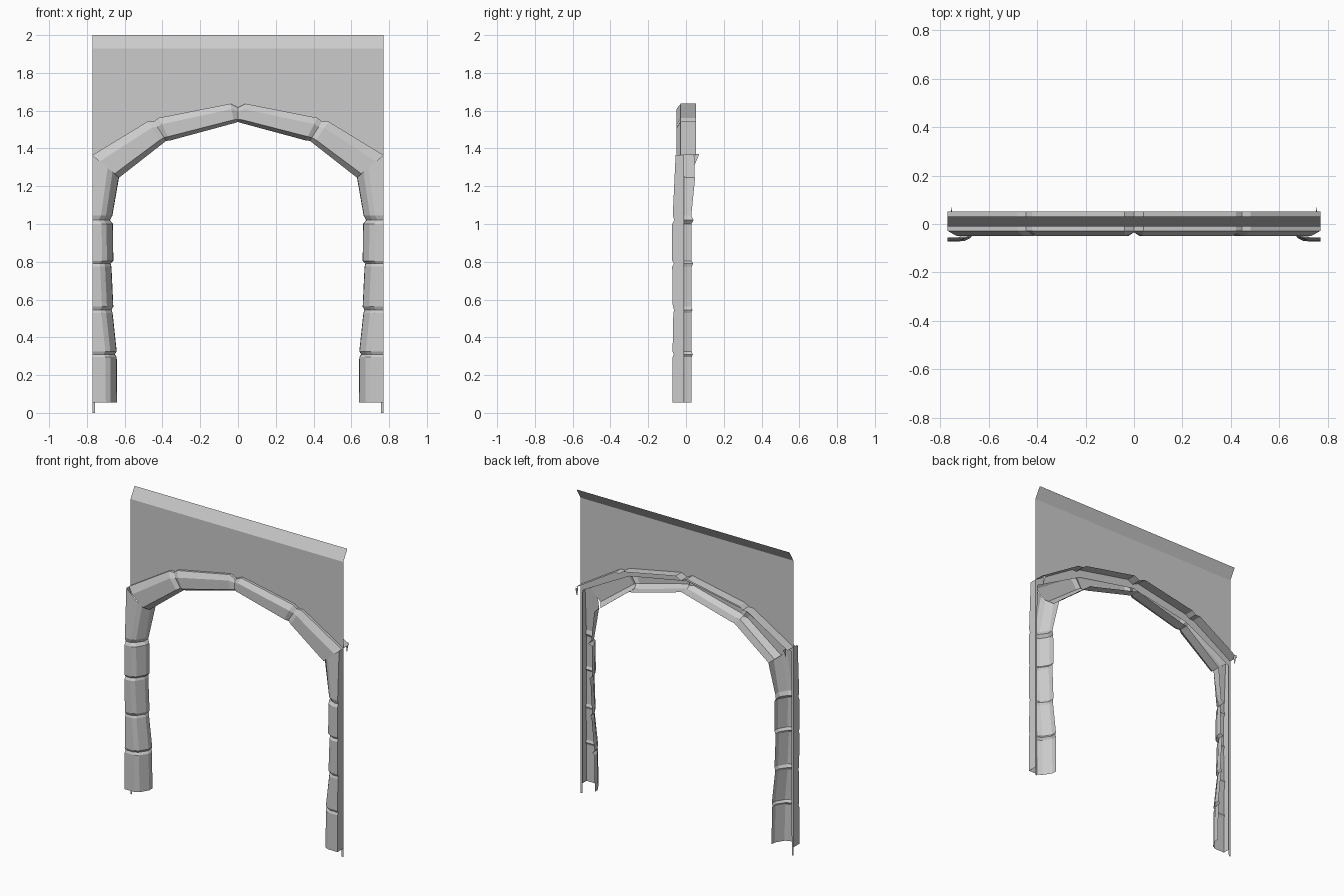
import bpy, bmesh

if "Cube" in bpy.data.objects:
    bpy.data.objects.remove(bpy.data.objects["Cube"])

EDGE = 0.77      # half width of the tile
WALL_Y = -0.011  # plane of the wall sheet


def make_object(name, verts, faces):
    """Mesh of the right half, mirrored across x."""
    mesh = bpy.data.meshes.new(name)
    mesh.from_pydata(verts, [], faces)
    bm = bmesh.new()
    bm.from_mesh(mesh)
    bmesh.ops.recalc_face_normals(bm, faces=bm.faces)
    bm.to_mesh(mesh)
    bm.free()
    obj = bpy.data.objects.new(name, mesh)
    bpy.context.collection.objects.link(obj)
    mod = obj.modifiers.new("mirror", 'MIRROR')
    mod.use_axis[0] = True
    mod.merge_threshold = 0.0005
    return obj


def loft(name, rings):
    """Skin a row of equal-length open cross-sections."""
    n = len(rings[0])
    verts = [p for r in rings for p in r]
    faces = []
    for k in range(len(rings) - 1):
        for i in range(n - 1):
            a, b = k * n + i, (k + 1) * n + i
            faces.append((a, b, b + 1, a + 1))
    return make_object(name, verts, faces)


# Pillars: stacked stones, a shell open at the back
# (z, inner x, front y, back y)
stones = [
    (0.055, 0.640, -0.071, 0.028), (0.295, 0.642, -0.071, 0.030),
    (0.310, 0.652, -0.064, 0.036), (0.325, 0.642, -0.071, 0.030),
    (0.530, 0.664, -0.067, 0.028), (0.545, 0.670, -0.062, 0.034),
    (0.562, 0.660, -0.070, 0.028), (0.775, 0.670, -0.073, 0.030),
    (0.790, 0.674, -0.064, 0.038), (0.805, 0.660, -0.073, 0.030),
    (1.000, 0.662, -0.073, 0.028), (1.020, 0.678, -0.062, 0.040),
    (1.045, 0.665, -0.070, 0.028), (1.245, 0.630, -0.055, 0.048),
]
rings = []
for k, (z, xi, yf, yb) in enumerate(stones):
    section = [(EDGE, WALL_Y), (EDGE, yf), (xi + 0.06, yf),
               (xi + 0.034, yf + 0.014), (xi + 0.002, -0.004), (xi, yb)]
    top = k == len(stones) - 1  # the top stone ends on the slanted arch joint
    rings.append([(x, y, z + ((x - xi) * 0.857 if top else 0)) for x, y in section])
loft("pillar_stones", rings)

# Arch: right half, (inner point, outer point, groove depth)
stations = [
    ((0.00, 1.540), (0.00, 1.617), 0.016),
    ((0.02, 1.534), (0.04, 1.637), 0.0),
    ((0.36, 1.442), (0.42, 1.562), 0.0),
    ((0.38, 1.440), (0.445, 1.543), 0.012),
    ((0.40, 1.425), (0.48, 1.542), 0.0),
    ((0.63, 1.245), (0.77, 1.365), 0.0),
]
# Open cross-section: (fraction from inner to outer edge, y)
profile = [(1, 0.052), (1, -0.028), (0.72, -0.050), (0.17, -0.050),
           (0, -0.015), (0, 0.046)]
rings = []
for (xi, zi), (xo, zo), g in stations:
    rings.append([(xi + (xo - xi) * t, y + (g if y < -0.04 else 0), zi + (zo - zi) * t)
                  for t, y in profile])
loft("arch_stones", rings)

# Small splinter behind each arch end
make_object("arch_end_fin", [(0.752, 0.04, 1.37), (0.752, 0.07, 1.37), (0.757, 0.045, 1.31)],
            [(0, 1, 2)])

# Wall sheet: follows the arch below, leans back along the top
lower = [(0.0, 1.59), (0.42, 1.51), (0.755, 1.33), (EDGE, 1.33)]
verts, faces = [], []
for x, z in lower:
    verts += [(x, WALL_Y, z), (x, WALL_Y, 1.93), (x, 0.031, 2.0)]
for i in range(len(lower) - 1):
    a, b = 3 * i, 3 * i + 3
    faces += [(a, b, b + 1, a + 1), (a + 1, b + 1, b + 2, a + 2)]
# Narrow wall strips running down to the ground
n = len(verts)
verts += [(0.758, WALL_Y, 0), (EDGE, WALL_Y, 0)]
faces.append((n, n + 1, 9, 6))
make_object("wall_sheet", verts, faces)
